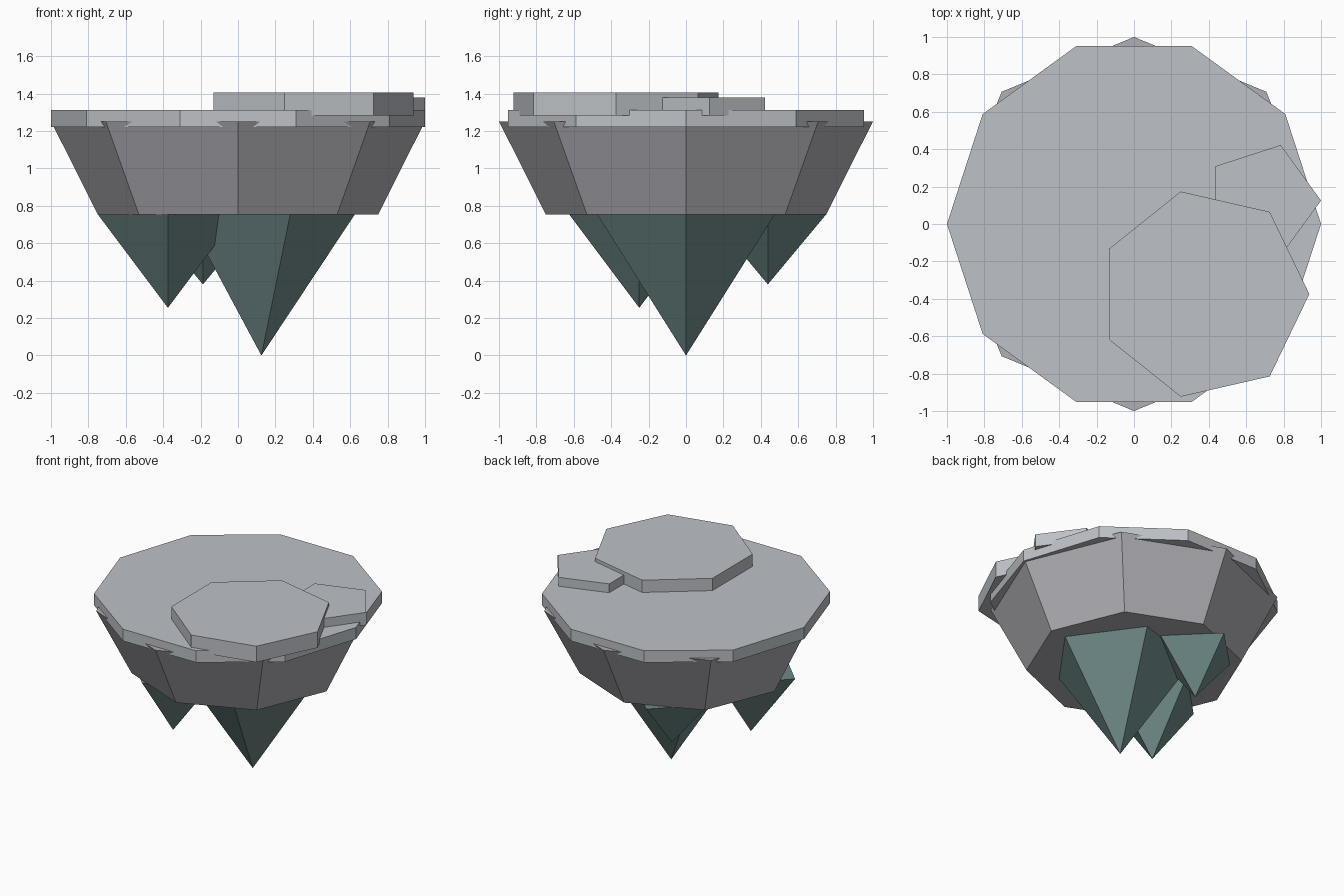
import bpy, bmesh, math

if "Cube" in bpy.data.objects:
    bpy.data.objects.remove(bpy.data.objects["Cube"], do_unlink=True)


def material(name, rgb):
    mat = bpy.data.materials.new(name)
    mat.use_nodes = True
    colour = (*rgb, 1.0)
    mat.diffuse_color = colour
    mat.node_tree.nodes["Principled BSDF"].inputs["Base Color"].default_value = colour
    return mat


pale_stone = material("pale_stone", (0.51, 0.535, 0.565))
grey_rock = material("grey_rock", (0.43, 0.43, 0.46))
teal_rock = material("teal_rock", (0.155, 0.25, 0.245))


def tapered_prism(name, mat, sides, centre, bottom, top):
    """Flat-sided solid; bottom and top are (radius, z), radius 0 gives a point."""
    bm = bmesh.new()
    rings = []
    for radius, z in (bottom, top):
        count = sides if radius > 0 else 1
        rings.append([bm.verts.new((radius * math.cos(math.tau * i / sides),
                                    radius * math.sin(math.tau * i / sides), z))
                      for i in range(count)])
    low, high = rings
    for i in range(sides):
        j = (i + 1) % sides
        if len(low) == 1:
            bm.faces.new((low[0], high[j], high[i]))
        else:
            bm.faces.new((low[i], low[j], high[j], high[i]))
    bm.faces.new(high)
    if len(low) > 1:
        bm.faces.new(low[::-1])
    bmesh.ops.recalc_face_normals(bm, faces=bm.faces[:])
    mesh = bpy.data.meshes.new(name)
    bm.to_mesh(mesh)
    bm.free()
    mesh.materials.append(mat)
    obj = bpy.data.objects.new(name, mesh)
    obj.location = (*centre, 0)
    bpy.context.collection.objects.link(obj)
    return obj


# Island body: tapering rock under a ten-sided slab
ROCK_BASE = 0.755
tapered_prism("rock_body", grey_rock, 8, (0, 0), (0.75, ROCK_BASE), (1.0, 1.252))
tapered_prism("ground_slab", pale_stone, 10, (0, 0), (1.0, 1.222), (1.0, 1.312))

# Raised plates on top
tapered_prism("large_plate", pale_stone, 7, (0.375, -0.375), (0.5625, 1.283), (0.5625, 1.406))
tapered_prism("small_plate", pale_stone, 5, (0.6875, 0.125), (0.3125, 1.283), (0.3125, 1.38))

# Hanging spikes: name, sides, centre, radius, tip height
for name, sides, centre, radius, tip in (
        ("main_spike", 5, (0.125, 0.0), 0.5, 0.0),
        ("front_spike", 4, (-0.375, -0.25), 0.375, 0.255),
        ("back_spike", 4, (-0.1875, 0.4375), 0.3125, 0.38)):
    tapered_prism(name, teal_rock, sides, centre, (0, tip), (radius, ROCK_BASE))
